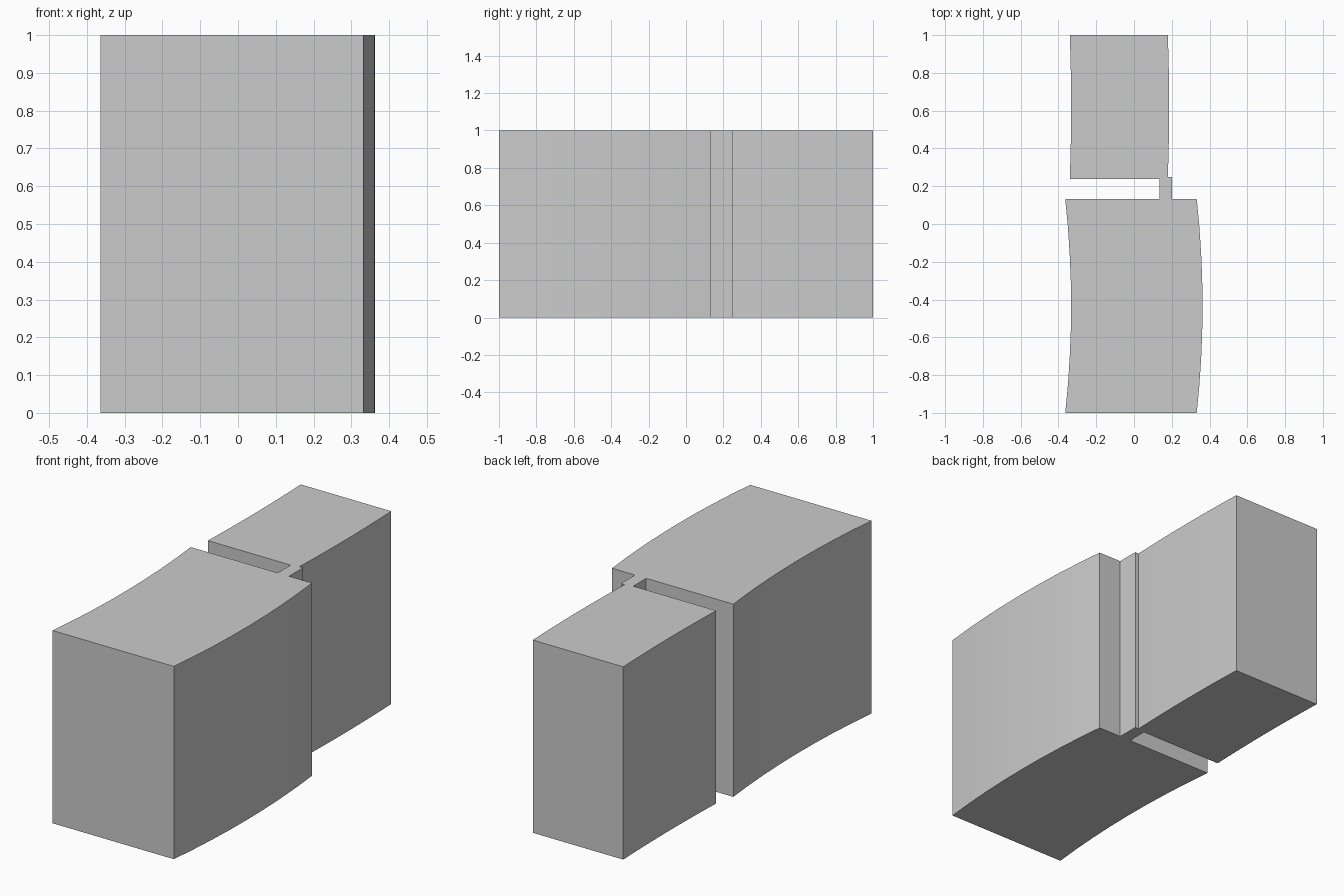
import bpy
import bmesh

cube = bpy.data.objects.get("Cube")
if cube:
    bpy.data.objects.remove(cube, do_unlink=True)

HEIGHT = 1.0
SEGMENTS = 8

# Plain grey finish
grey = bpy.data.materials.new("plain_grey")
grey.use_nodes = True
colour = (0.6, 0.6, 0.6, 1)
grey.diffuse_color = colour
grey.node_tree.nodes["Principled BSDF"].inputs["Base Color"].default_value = colour


def bowed_side(x, y_start, y_end, bulge):
    """Points of a shallow arc from y_start to y_end, bowed by bulge along +x."""
    points = []
    for i in range(SEGMENTS + 1):
        t = i / SEGMENTS
        points.append((x + bulge * 4 * t * (1 - t), y_start + (y_end - y_start) * t))
    return points


# Counter-clockwise footprint: wide block, narrow neck, small rear block
footprint = bowed_side(0.332, -1.0, 0.132, 0.031)
footprint += [(0.2, 0.132), (0.2, 0.248)]
footprint += bowed_side(0.179, 0.248, 1.0, 0.007)
footprint += bowed_side(-0.34, 1.0, 0.238, 0.007)
footprint += [(0.136, 0.238), (0.136, 0.132)]
footprint += bowed_side(-0.364, 0.132, -1.0, 0.031)

# Extrude the footprint into the solid
bm = bmesh.new()
base = bm.faces.new([bm.verts.new((x, y, 0)) for x, y in footprint])
result = bmesh.ops.extrude_face_region(bm, geom=[base], use_keep_orig=True)
top = [v for v in result["geom"] if isinstance(v, bmesh.types.BMVert)]
bmesh.ops.translate(bm, verts=top, vec=(0, 0, HEIGHT))
bmesh.ops.recalc_face_normals(bm, faces=bm.faces)

mesh = bpy.data.meshes.new("curved_block_with_neck")
bm.to_mesh(mesh)
bm.free()
mesh.materials.append(grey)
block = bpy.data.objects.new("curved_block_with_neck", mesh)
bpy.context.collection.objects.link(block)

# Smooth the bowed walls, keep corners sharp
bpy.ops.object.select_all(action="DESELECT")
block.select_set(True)
bpy.context.view_layer.objects.active = block
bpy.ops.object.shade_smooth_by_angle()
